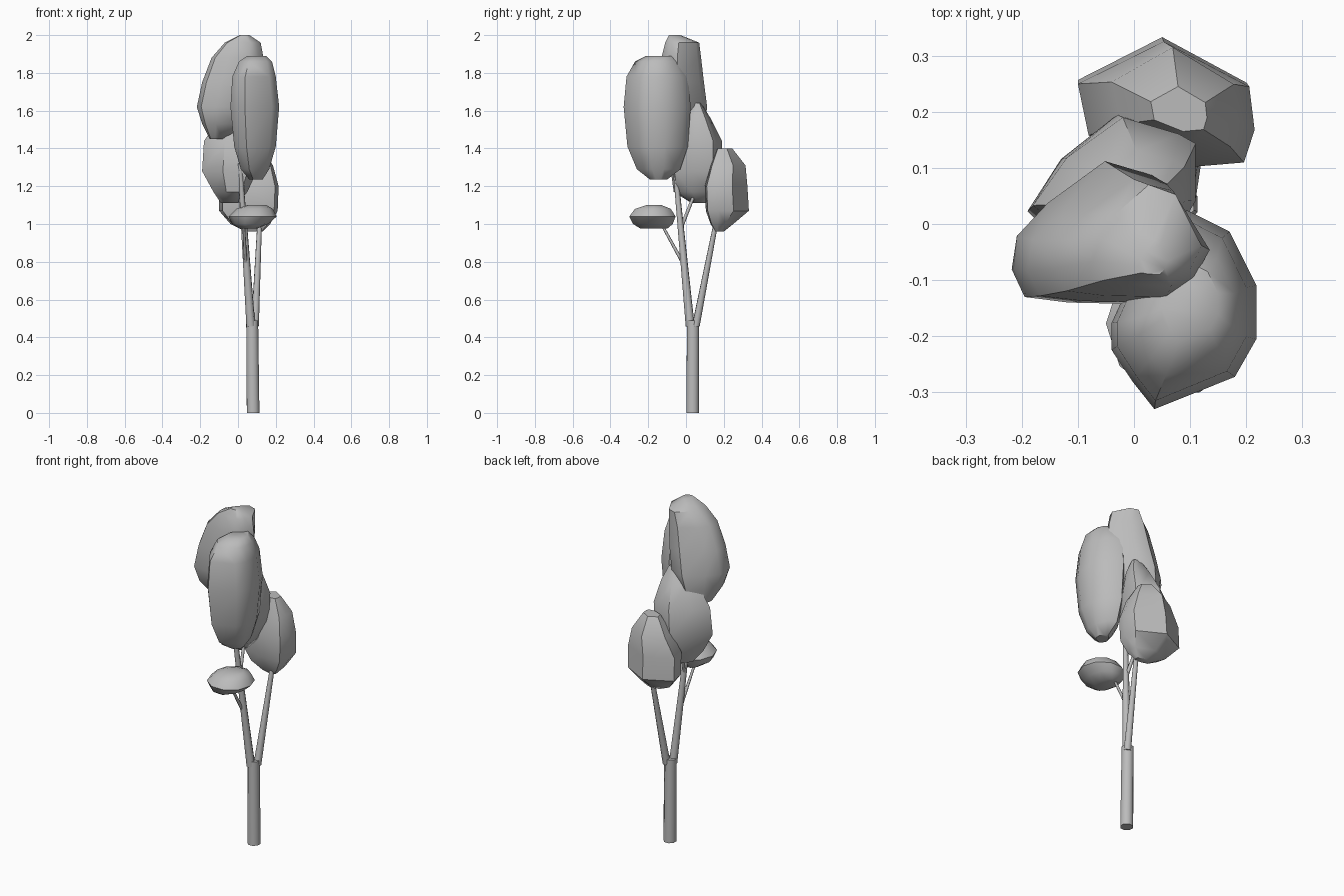
import bpy
import bmesh
import math
from mathutils import Vector

cube = bpy.data.objects.get("Cube")
if cube:
    bpy.data.objects.remove(cube, do_unlink=True)

# One plain grey for the whole tree
GREY = (0.5, 0.5, 0.5, 1.0)
grey = bpy.data.materials.new("plain grey")
grey.use_nodes = True
grey.diffuse_color = GREY
shader = next(n for n in grey.node_tree.nodes if n.type == "BSDF_PRINCIPLED")
shader.inputs["Base Color"].default_value = GREY


def finish(name, bm, angle):
    """Turn a bmesh into a named, shaded object."""
    bmesh.ops.recalc_face_normals(bm, faces=bm.faces)
    mesh = bpy.data.meshes.new(name)
    bm.to_mesh(mesh)
    bm.free()
    mesh.materials.append(grey)
    obj = bpy.data.objects.new(name, mesh)
    bpy.context.collection.objects.link(obj)
    bpy.ops.object.select_all(action="DESELECT")
    obj.select_set(True)
    bpy.context.view_layer.objects.active = obj
    bpy.ops.object.shade_smooth_by_angle(angle=math.radians(angle))
    return obj


def skin(bm, loops):
    """Bridge a stack of equally long vertex loops and cap both ends."""
    for lower, upper in zip(loops, loops[1:]):
        count = len(lower)
        for i in range(count):
            j = (i + 1) % count
            bm.faces.new((lower[i], lower[j], upper[j], upper[i]))
    bm.faces.new(loops[0])
    bm.faces.new(loops[-1])


def limb(name, start, end, start_radius, end_radius, sides=8):
    """Tapered branch between two points."""
    start, end = Vector(start), Vector(end)
    turn = (end - start).to_track_quat("Z", "Y")
    bm = bmesh.new()
    loops = []
    for centre, radius in ((start, start_radius), (end, end_radius)):
        loop = []
        for i in range(sides):
            a = math.tau * i / sides
            spoke = Vector((math.cos(a), math.sin(a), 0)) * radius
            loop.append(bm.verts.new(centre + turn @ spoke))
        loops.append(loop)
    skin(bm, loops)
    return finish(name, bm, 50)


def foliage(name, plan, rings):
    """Leaf clump: a plan outline fitted into the bounds of each height.

    Every ring holds height, left and right limits, front and back limits.
    """
    xs = [p[0] for p in plan]
    ys = [p[1] for p in plan]
    width, depth = max(xs) - min(xs), max(ys) - min(ys)
    unit = [((x - min(xs)) / width, (y - min(ys)) / depth) for x, y in plan]
    bm = bmesh.new()
    loops = []
    for z, x0, x1, y0, y1 in rings:
        loops.append([bm.verts.new((x0 + (x1 - x0) * u, y0 + (y1 - y0) * v, z))
                      for u, v in unit])
    skin(bm, loops)
    # Triangulate so the bent sides stay crisp and predictable
    bmesh.ops.triangulate(bm, faces=bm.faces)
    return finish(name, bm, 45)


# Trunk and forked branches
limb("trunk", (.08, .035, 0), (.075, .037, .49), .036, .034)
limb("front_branch", (.068, .022, .46), (.01, -.06, 1.32), .024, .012)
limb("back_branch", (.09, .052, .46), (.116, .165, 1.04), .021, .012)
limb("low_twig", (.04, -.02, .8), (.03, -.13, 1.0), .009, .007)
limb("middle_twig", (.03, -.03, .97), (0, .07, 1.22), .01, .008)

# Tall front clump
foliage("front_foliage",
        [(.03, -.33), (.18, -.27), (.22, -.2), (.22, -.1), (.17, 0),
         (.09, .04), (.01, -.04), (-.05, -.17), (-.05, -.22), (-.01, -.28)],
        [(1.235, .06, .13, -.19, -.1),
         (1.29, .015, .165, -.26, -.03),
         (1.41, -.02, .2, -.31, .01),
         (1.62, -.04, .218, -.33, .025),
         (1.78, -.03, .2, -.315, .01),
         (1.86, .005, .18, -.27, -.035),
         (1.89, .05, .15, -.21, -.07)])

# Highest clump
foliage("top_foliage",
        [(-.22, -.08), (-.195, -.13), (-.11, -.14), (.035, -.143), (.1, -.1),
         (.135, -.04), (.05, .09), (-.04, .115), (-.15, .04), (-.21, -.02)],
        [(1.45, -.15, -.06, -.05, .05),
         (1.53, -.19, .05, -.12, .1),
         (1.62, -.218, .11, -.143, .112),
         (1.75, -.19, .135, -.14, .095),
         (1.88, -.14, .135, -.13, .08),
         (1.96, -.07, .12, -.11, .07),
         (2, .01, .06, -.09, -.03)])

# Middle clump
foliage("middle_foliage",
        [(-.19, .02), (-.08, -.09), (.05, -.07), (.1, .03),
         (.1, .15), (.07, .17), (-.03, .205), (-.13, .12)],
        [(1.11, -.09, 0, .03, .12),
         (1.17, -.13, .05, -.065, .17),
         (1.28, -.19, .1, -.08, .195),
         (1.44, -.18, .11, -.06, .19),
         (1.56, -.1, .09, -.02, .13),
         (1.64, -.02, .06, .035, .08)])

# Back clump
foliage("back_foliage",
        [(-.11, .255), (-.09, .16), (.08, .1), (.2, .11),
         (.22, .17), (.21, .25), (.05, .333)],
        [(.96, .04, .13, .155, .2),
         (1, -.04, .17, .13, .25),
         (1.07, -.1, .21, .105, .333),
         (1.2, -.1, .215, .1, .325),
         (1.31, -.04, .185, .13, .315),
         (1.4, .03, .13, .165, .245)])

# Small low clump, with an evenly rounded outline
round_plan = [(math.cos(math.tau * i / 10), math.sin(math.tau * i / 10))
              for i in range(10)]
foliage("low_foliage", round_plan,
        [(.975, .01, .1, -.24, -.1),
         (1, -.03, .16, -.28, -.07),
         (1.04, -.05, .205, -.3, -.055),
         (1.08, -.01, .185, -.27, -.08),
         (1.1, .05, .15, -.21, -.13)])
